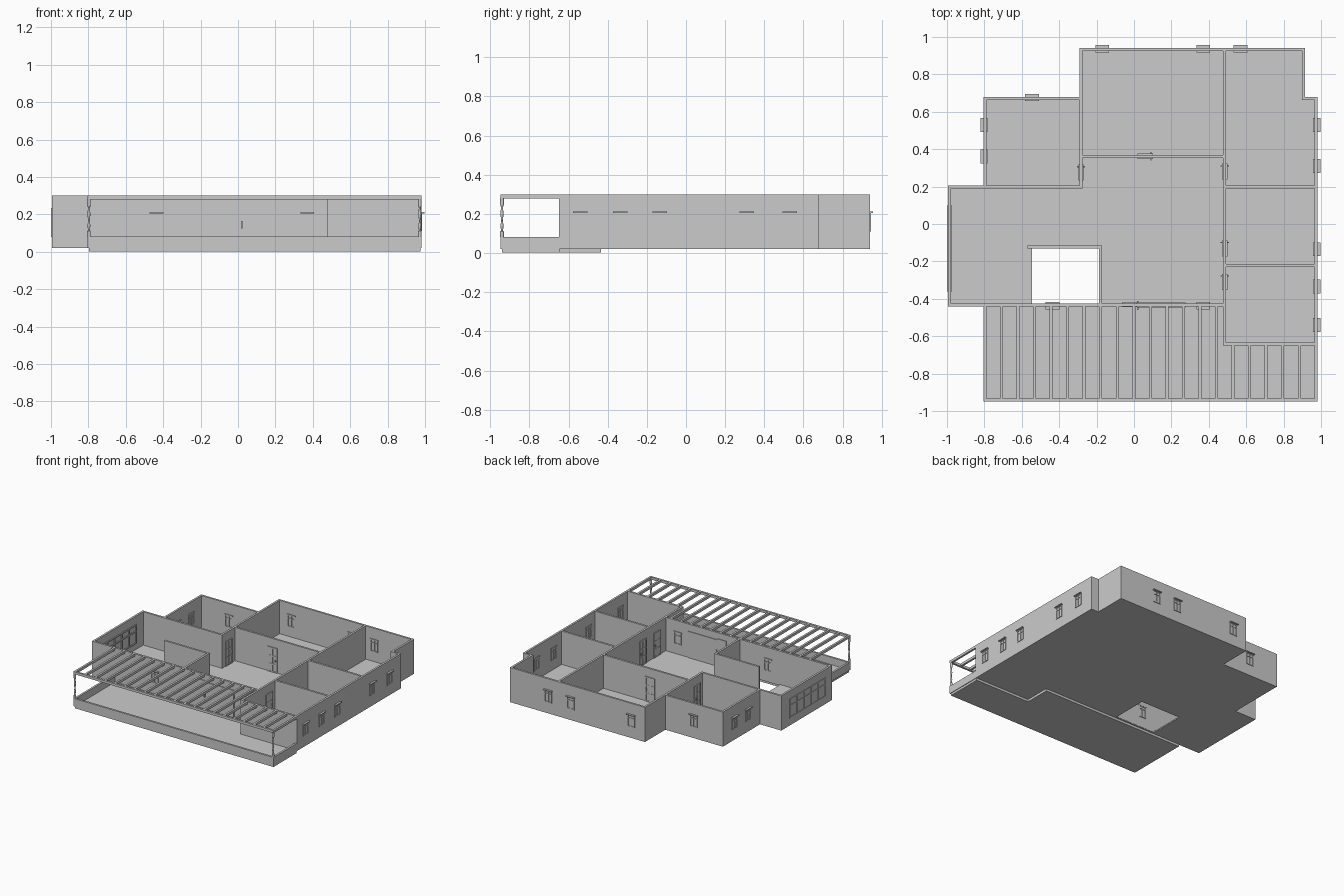
import bpy, bmesh
from math import pi
from mathutils import Matrix, Vector

if "Cube" in bpy.data.objects:
    bpy.data.objects.remove(bpy.data.objects["Cube"])

Z0, Z1, T = 0.025, 0.30, 0.016


def make(name, boxes, mat=None):
    """One object from a list of (x0, x1, y0, y1, z0, z1) boxes."""
    bm = bmesh.new()
    for x0, x1, y0, y1, z0, z1 in boxes:
        m = Matrix.Translation(((x0 + x1) / 2, (y0 + y1) / 2, (z0 + z1) / 2))
        m = m @ Matrix.Diagonal((x1 - x0, y1 - y0, z1 - z0, 1))
        bmesh.ops.create_cube(bm, size=1, matrix=m)
    me = bpy.data.meshes.new(name)
    if mat:
        bm.transform(mat)
    bm.to_mesh(me)
    bm.free()
    ob = bpy.data.objects.new(name, me)
    bpy.context.collection.objects.link(ob)
    return ob


def slab(name, pts, z0, z1):
    """Extruded floor outline."""
    bm = bmesh.new()
    f = bm.faces.new([bm.verts.new((x, y, z0)) for x, y in pts])
    r = bmesh.ops.extrude_face_region(bm, geom=[f])
    vs = [v for v in r["geom"] if isinstance(v, bmesh.types.BMVert)]
    bmesh.ops.translate(bm, verts=vs, vec=(0, 0, z1 - z0))
    bmesh.ops.recalc_face_normals(bm, faces=bm.faces[:])
    me = bpy.data.meshes.new(name)
    bm.to_mesh(me)
    bm.free()
    ob = bpy.data.objects.new(name, me)
    bpy.context.collection.objects.link(ob)
    return ob


# House floor with a courtyard opening
floor = slab("house_floor", [
    (-0.995, -0.44), (0.477, -0.44), (0.477, -0.65), (0.98, -0.65), (0.98, 0.68),
    (0.914, 0.68), (0.914, 0.94), (-0.292, 0.94), (-0.292, 0.68), (-0.805, 0.68),
    (-0.805, 0.207), (-0.995, 0.207)], Z0 - 0.004, Z0 + 0.006)
cut = make("courtyard_cutter", [(-0.545, -0.186, -0.426, -0.13, -0.1, 0.2)])
cut.hide_render = True
cut.hide_viewport = True
mod = floor.modifiers.new("courtyard", "BOOLEAN")
mod.object, mod.operation, mod.solver = cut, "DIFFERENCE", "EXACT"


# Walls: along x as (x0, x1, y0), along y as (x0, y0, y1)
def wall_x(x0, x1, y):
    return (x0, x1, y, y + T, Z0, Z1)


def wall_y(x, y0, y1):
    return (x, x + T, y0, y1, Z0, Z1)


make("outer_walls", [
    wall_x(-0.995, 0.477, -0.44), wall_y(-0.995, -0.424, 0.191),
    wall_x(-0.995, -0.276, 0.191), wall_y(-0.805, 0.207, 0.664),
    wall_x(-0.805, -0.292, 0.664), wall_y(-0.292, 0.207, 0.924),
    wall_x(-0.292, 0.914, 0.924), wall_y(0.898, 0.68, 0.924),
    wall_x(0.898, 0.98, 0.664), wall_y(0.964, -0.634, 0.664),
    wall_x(0.477, 0.98, -0.65)])
make("partition_walls", [
    wall_y(0.477, -0.634, 0.924), wall_x(-0.276, 0.477, 0.354),
    wall_x(0.493, 0.964, 0.191), wall_x(0.493, 0.964, -0.23)])
make("courtyard_walls", [
    wall_x(-0.57, -0.17, -0.13), wall_y(-0.186, -0.424, -0.13)])


def place(x, y, angle):
    return Matrix.Translation((x, y, 0)) @ Matrix.Rotation(angle, 4, "Z")


def frame_grid(w, z0, z1, cols, rows, b, y0, y1):
    """Border plus bars, local x along the wall, local -y outward."""
    xs = [-w / 2 + (w - b) * i / cols for i in range(cols + 1)]
    bars = [(x, x + b, y0, y1, z0, z1) for x in xs]
    for r in rows:
        bars.append((-w / 2, w / 2, y0, y1, r, r + b))
    return bars


# Small windows: frame through the wall, projecting header
def window(x, y, angle):
    b = frame_grid(0.066, 0.11, 0.208, 2, (0.11, 0.176, 0.2), 0.007, -0.005, T + 0.005)
    b.append((-0.037, 0.037, -0.016, T + 0.006, 0.205, 0.212))
    make("window", b, place(x, y, angle))


for y in (-0.54, -0.335, -0.135, 0.31, 0.53):
    window(0.98, y, pi / 2)
for x in (-0.17, 0.37, 0.57):
    window(x, 0.94, pi)
window(-0.545, 0.68, pi)
for y in (0.36, 0.53):
    window(-0.805, y, -pi / 2)
for x in (-0.435, 0.37):
    window(x, -0.44, 0)

# Large living room window
make("large_window", frame_grid(0.46, 0.08, 0.235, 5, (0.08, 0.175, 0.225), 0.01,
     -0.005, T + 0.007), place(-0.995, -0.13, -pi / 2))


# Panelled doors showing on both faces of the wall
def door(x, y, angle):
    b = [(-0.04, 0.04, -0.003, T + 0.003, Z0, 0.225)]
    b += frame_grid(0.085, Z0, 0.23, 2, (0.03, 0.09, 0.155, 0.22), 0.01, -0.006, T + 0.006)
    b.append((0.028, 0.034, -0.014, T + 0.014, 0.12, 0.135))
    make("door", b, place(x, y, angle))


door(0.06, 0.354, 0)
door(-0.276, 0.275, pi / 2)
for y in (-0.31, -0.13, 0.28):
    door(0.493, y, pi / 2)

# Front entrance: leaf, wide side panel and handle
make("front_door", [(-0.065, 0.015, -0.445, -0.419, Z0, 0.252)])
make("entrance_panel", [(0.015, 0.275, -0.447, -0.419, Z0, 0.243)])
make("door_handle", [(0.016, 0.024, -0.46, -0.412, 0.125, 0.165)])

# Porch slab and parapet
slab("porch_floor", [(-0.797, -0.94), (0.975, -0.94), (0.975, -0.645), (0.48, -0.645),
                     (0.48, -0.435), (-0.797, -0.435)], 0.002, Z0 - 0.001)
make("porch_parapet", [
    (-0.805, 0.98, -0.948, -0.932, 0.02, 0.083),
    (-0.805, -0.789, -0.932, -0.44, 0.02, 0.083),
    (0.964, 0.98, -0.932, -0.65, 0.02, 0.083)])

# Pergola: front beam and repeated rafters
N = 20
beams = [(-0.805, 0.98, -0.948, -0.932, 0.28, 0.30)]
for i in range(N + 1):
    x = -0.805 + (0.98 + 0.805 - T) * i / N
    beams.append((x, x + T, -0.932, -0.65 if x > 0.47 else -0.44, 0.28, 0.30))
make("pergola_beams", beams)

# Turned corner posts from a lathe profile
profile = [(0.009, 0.083), (0.009, 0.11), (0.005, 0.115), (0.008, 0.14), (0.004, 0.165),
           (0.005, 0.172), (0.008, 0.2), (0.005, 0.235), (0.009, 0.245), (0.009, 0.28)]
for px in (-0.797, 0.972):
    bm = bmesh.new()
    vs = [bm.verts.new((r, 0, z)) for r, z in profile]
    es = [bm.edges.new(p) for p in zip(vs, vs[1:])]
    bmesh.ops.spin(bm, geom=vs + es, cent=(0, 0, 0), axis=(0, 0, 1), angle=2 * pi,
                   steps=12, use_merge=True)
    bmesh.ops.recalc_face_normals(bm, faces=bm.faces[:])
    me = bpy.data.meshes.new("porch_post")
    bm.to_mesh(me)
    bm.free()
    post = bpy.data.objects.new("porch_post", me)
    post.location = (px, -0.94, 0)
    bpy.context.collection.objects.link(post)
